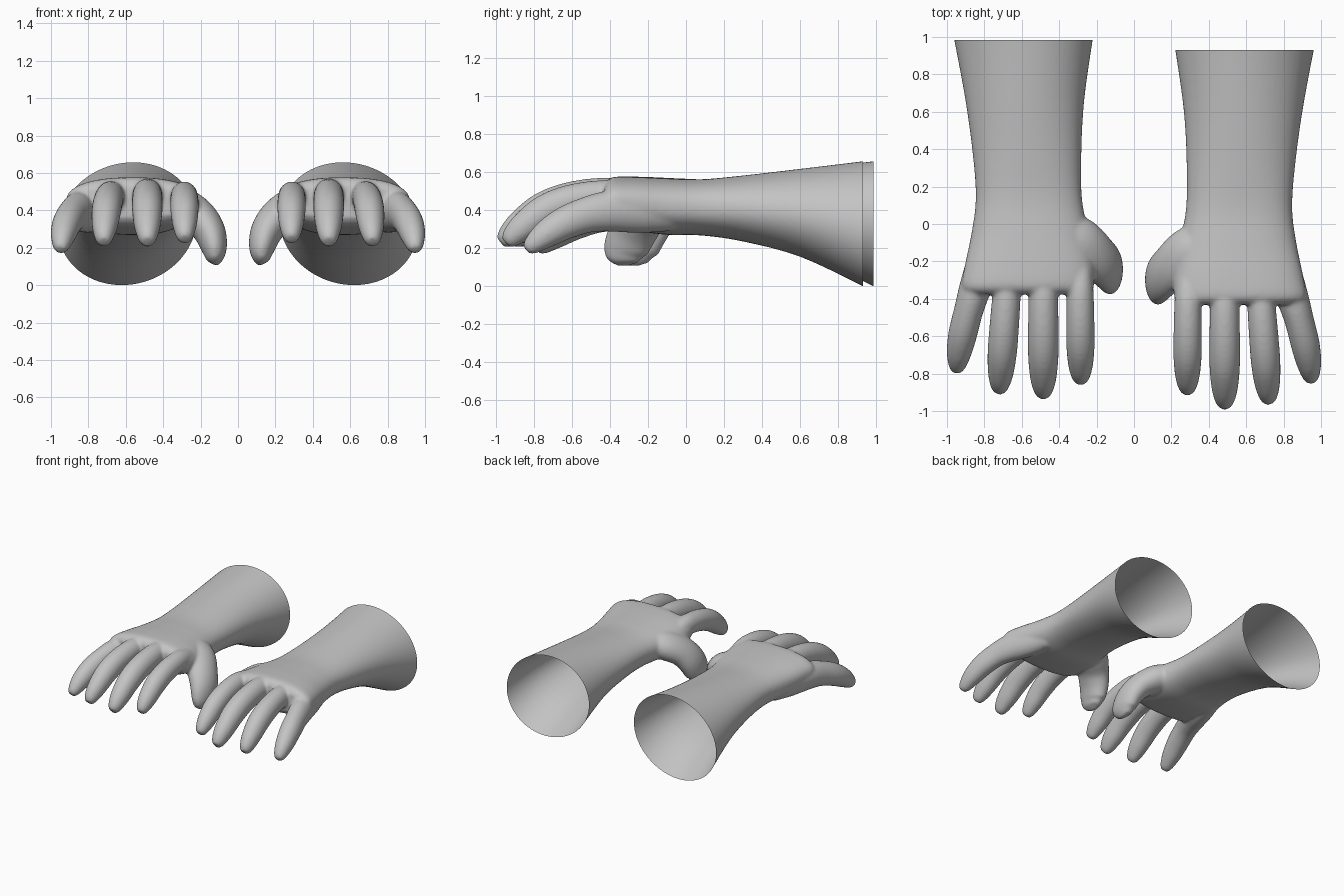
import bpy, bmesh, math
from mathutils import Vector, Matrix

cube = bpy.data.objects.get("Cube")
if cube:
    bpy.data.objects.remove(cube, do_unlink=True)

skin = bpy.data.materials.new("glove grey")
skin.use_nodes = True
GREY = (0.55, 0.55, 0.55, 1)
skin.diffuse_color = GREY
skin.node_tree.nodes["Principled BSDF"].inputs["Base Color"].default_value = GREY

SIDES = 56
CUFF_Y = 0.93


def resample(keys, steps=5):
    """Smooth curve through rows of numbers."""
    out = []
    for i in range(len(keys) - 1):
        p0, p1 = keys[max(i - 1, 0)], keys[i]
        p2, p3 = keys[i + 1], keys[min(i + 2, len(keys) - 1)]
        for s in range(steps):
            t = s / steps
            out.append([0.5 * (2 * b + (c - a) * t + (2 * a - 5 * b + 4 * c - d) * t * t
                               + (3 * b - a - 3 * c + d) * t ** 3)
                        for a, b, c, d in zip(p0, p1, p2, p3)])
    return out + [list(keys[-1])]


def skin_rings(bm, rings):
    """Closed tube through rings of points."""
    loops = [[bm.verts.new(p) for p in ring] for ring in rings]
    for a, b in zip(loops, loops[1:]):
        for i in range(SIDES):
            j = (i + 1) % SIDES
            bm.faces.new((a[i], a[j], b[j], b[i]))
    bm.faces.new(loops[0][::-1])
    bm.faces.new(loops[-1])


def oval(center, u, v, power=1.0):
    ring = []
    for i in range(SIDES):
        t = 2 * math.pi * i / SIDES
        c, s = math.cos(t), math.sin(t)
        ring.append(center + u * math.copysign(abs(c) ** power, c)
                    + v * math.copysign(abs(s) ** power, s))
    return ring


def add_arm(bm, keys):
    rings = []
    for y, x0, x1, z0, z1, power in resample(keys):
        lean = -0.1 * max(0, y)
        h = (z1 - z0) / 2
        rings.append(oval(Vector(((x0 + x1) / 2, y, (z0 + z1) / 2)),
                          Vector(((x1 - x0) / 2, 0, 0)), Vector((lean * h, 0, h)), power))
    skin_rings(bm, rings)


def add_digit(bm, keys, wide):
    rows = resample(keys)
    rings = []
    for i, (x, y, z, a, b) in enumerate(rows):
        ahead, behind = rows[min(i + 1, len(rows) - 1)], rows[max(i - 1, 0)]
        along = (Vector(ahead[:3]) - Vector(behind[:3])).normalized()
        u = (wide - along * wide.dot(along)).normalized()
        rings.append(oval(Vector((x, y, z)), u * a, along.cross(u) * b))
    skin_rings(bm, rings)


def add_finger(bm, base, tip, width):
    """Finger that leaves the palm level and curls down to its tip."""
    base, tip = Vector(base), Vector(tip)
    keys = []
    for s, drop, size in ((-0.25, 0.06, 0.85), (0, 0, 0.97), (0.33, 0.1, 1.02), (0.6, 0.32, 1.02),
                          (0.82, 0.66, 0.88), (0.95, 0.91, 0.62), (1, 1, 0.35)):
        p = base.lerp(tip, s)
        keys.append((p.x, p.y, base.z + (tip.z - base.z) * drop, width * size, width * size * 1.1))
    add_digit(bm, keys, Vector((1, 0, 0)))


bm = bmesh.new()

# flared cuff, wrist and palm: y, x range, z range, squareness
add_arm(bm, [
    (1.00, 0.21, 0.975, -0.035, 0.67, 1),
    (0.93, 0.222, 0.96, 0.0, 0.657, 1),
    (0.60, 0.267, 0.9, 0.155, 0.617, 1),
    (0.30, 0.282, 0.86, 0.235, 0.582, 0.95),
    (0.08, 0.278, 0.846, 0.267, 0.562, 0.87),
    (-0.10, 0.245, 0.868, 0.27, 0.567, 0.85),
    (-0.28, 0.215, 0.905, 0.295, 0.575, 0.83),
    (-0.39, 0.215, 0.92, 0.32, 0.572, 0.85),
    (-0.43, 0.25, 0.88, 0.36, 0.535, 0.88)])

# three long fingers: base, tip, half width
add_finger(bm, (0.288, -0.42, 0.475), (0.285, -0.90, 0.245), 0.074)
add_finger(bm, (0.485, -0.42, 0.485), (0.485, -0.975, 0.23), 0.08)
add_finger(bm, (0.68, -0.42, 0.475), (0.72, -0.95, 0.23), 0.077)

# little finger, running back along the edge of the palm
add_digit(bm, [
    (0.76, -0.08, 0.40, 0.08, 0.11),
    (0.80, -0.24, 0.395, 0.09, 0.115),
    (0.85, -0.40, 0.395, 0.085, 0.108),
    (0.885, -0.52, 0.375, 0.078, 0.095),
    (0.915, -0.64, 0.33, 0.077, 0.087),
    (0.935, -0.74, 0.27, 0.067, 0.073),
    (0.945, -0.81, 0.215, 0.047, 0.05),
    (0.947, -0.84, 0.19, 0.027, 0.028)], Vector((1, 0, 0)))

# thumb, flattened and hanging inward
add_digit(bm, [
    (0.37, -0.10, 0.43, 0.12, 0.10),
    (0.285, -0.155, 0.41, 0.13, 0.105),
    (0.205, -0.225, 0.36, 0.125, 0.095),
    (0.15, -0.28, 0.28, 0.125, 0.085),
    (0.127, -0.32, 0.19, 0.115, 0.067),
    (0.13, -0.325, 0.13, 0.078, 0.042),
    (0.135, -0.325, 0.113, 0.03, 0.02)], Vector((0, 1, 0)))

bmesh.ops.recalc_face_normals(bm, faces=bm.faces)
mesh = bpy.data.meshes.new("left_hand")
bm.to_mesh(mesh)
bm.free()
left = bpy.data.objects.new("left_hand", mesh)
bpy.context.collection.objects.link(left)

# blend the parts into one skin
blend = left.modifiers.new("blend", "REMESH")
blend.mode = "VOXEL"
blend.voxel_size = 0.011
soften = left.modifiers.new("soften", "SMOOTH")
soften.factor = 0.5
soften.iterations = 8
fused = bpy.data.meshes.new_from_object(left.evaluated_get(bpy.context.evaluated_depsgraph_get()))
left.modifiers.clear()

# open the cuff
bm = bmesh.new()
bm.from_mesh(fused)
bmesh.ops.bisect_plane(bm, geom=bm.verts[:] + bm.edges[:] + bm.faces[:],
                       plane_co=(0, CUFF_Y, 0), plane_no=(0, 1, 0), clear_outer=True)
for face in bm.faces:
    face.smooth = True
    face.material_index = 0
bm.to_mesh(fused)

# the other hand is a mirror copy set slightly back
bmesh.ops.transform(bm, matrix=Matrix.Translation((0, 0.055, 0)) @ Matrix.Diagonal((-1, 1, 1, 1)),
                    verts=bm.verts)
bmesh.ops.reverse_faces(bm, faces=bm.faces)
mirrored = bpy.data.meshes.new("right_hand")
bm.to_mesh(mirrored)
bm.free()

left.data = fused
right = bpy.data.objects.new("right_hand", mirrored)
bpy.context.collection.objects.link(right)
for hand in (left, right):
    hand.data.materials.clear()
    hand.data.materials.append(skin)
